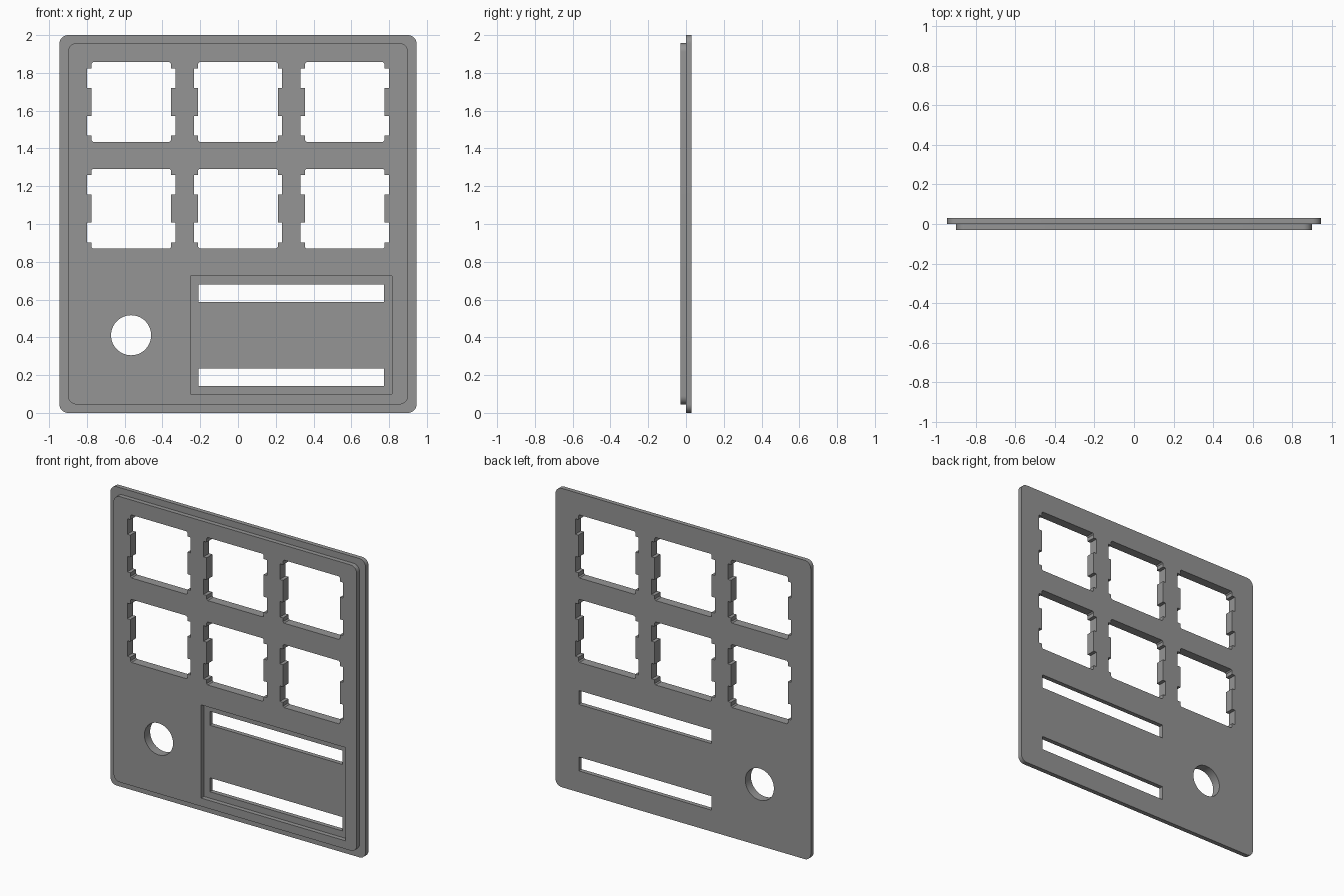
import bpy, bmesh, math

if "Cube" in bpy.data.objects:
    bpy.data.objects.remove(bpy.data.objects["Cube"])

FRONT, STEP, BACK = -0.03, 0.0, 0.03   # depths of front face, ledge and back face


def rounded(x0, x1, z0, z1, r, n=8):
    pts = []
    corners = [(x1 - r, z1 - r), (x0 + r, z1 - r), (x0 + r, z0 + r), (x1 - r, z0 + r)]
    for q, (cx, cz) in enumerate(corners):
        for i in range(n + 1):
            a = math.pi / 2 * (q + i / n)
            pts.append((cx + r * math.cos(a), cz + r * math.sin(a)))
    return pts


def rect(x0, x1, z0, z1):
    return [(x0, z0), (x1, z0), (x1, z1), (x0, z1)]


def circle(cx, cz, r, n=64):
    return [(cx + r * math.cos(2 * math.pi * i / n), cz + r * math.sin(2 * math.pi * i / n))
            for i in range(n)]


def key_opening(cx, cz):
    # Square opening with two clip notches on each side and eased corners
    w, o, h, c = 0.211, 0.234, 0.211, 0.008
    side = [(w - c, -h), (w, -h + c), (w, -0.178), (o, -0.178), (o, -0.074), (w, -0.074)]
    right = side + [(x, -z) for x, z in reversed(side)]
    return [(cx + x, cz + z) for x, z in right] + [(cx - x, cz - z) for x, z in right]


bm = bmesh.new()


def ring(pts, y):
    return [bm.verts.new((x, y, z)) for x, z in pts]


def cap(y, *loops):
    # Flat face bounded by the first loop, with the other loops as holes
    edges = []
    for pts in loops:
        vs = ring(pts, y)
        edges += [bm.edges.new((vs[i - 1], vs[i])) for i in range(len(vs))]
    bmesh.ops.triangle_fill(bm, edges=edges, use_beauty=True, use_dissolve=False,
                            normal=(0, -1, 0))


def wall(pts, y0, y1):
    a, b = ring(pts, y0), ring(pts, y1)
    for i in range(len(a)):
        bm.faces.new((a[i - 1], a[i], b[i], b[i - 1]))


# Outlines
rim = rounded(-0.945, 0.945, 0.0, 2.0, 0.045)
raised = rounded(-0.9, 0.9, 0.045, 1.957, 0.045)
recess = rect(-0.252, 0.816, 0.10, 0.724)
slots = [rect(-0.208, 0.773, z, z + 0.093) for z in (0.143, 0.588)]
holes = [key_opening(x, z) for x in (-0.565, 0, 0.565) for z in (1.081, 1.646)]
holes.append(circle(-0.566, 0.411, 0.106))

# Flat faces
cap(FRONT, raised, recess, *holes)
cap(STEP, rim, raised)
cap(STEP, recess, *slots)
cap(BACK, rim, *holes, *slots)

# Side walls
wall(rim, STEP, BACK)
wall(raised, FRONT, STEP)
wall(recess, FRONT, STEP)
for s in slots:
    wall(s, STEP, BACK)
for h in holes:
    wall(h, FRONT, BACK)

bmesh.ops.remove_doubles(bm, verts=bm.verts[:], dist=1e-5)
bmesh.ops.recalc_face_normals(bm, faces=bm.faces[:])

mesh = bpy.data.meshes.new("cover_plate")
bm.to_mesh(mesh)
bm.free()
plate = bpy.data.objects.new("cover_plate", mesh)
bpy.context.collection.objects.link(plate)

grey = bpy.data.materials.new("plain grey")
grey.diffuse_color = (0.3, 0.3, 0.3, 1)
grey.use_nodes = True
grey.node_tree.nodes["Principled BSDF"].inputs["Base Color"].default_value = grey.diffuse_color
mesh.materials.append(grey)

# Smooth the curved walls only
bpy.context.view_layer.objects.active = plate
plate.select_set(True)
bpy.ops.object.shade_smooth_by_angle(angle=math.radians(30))
